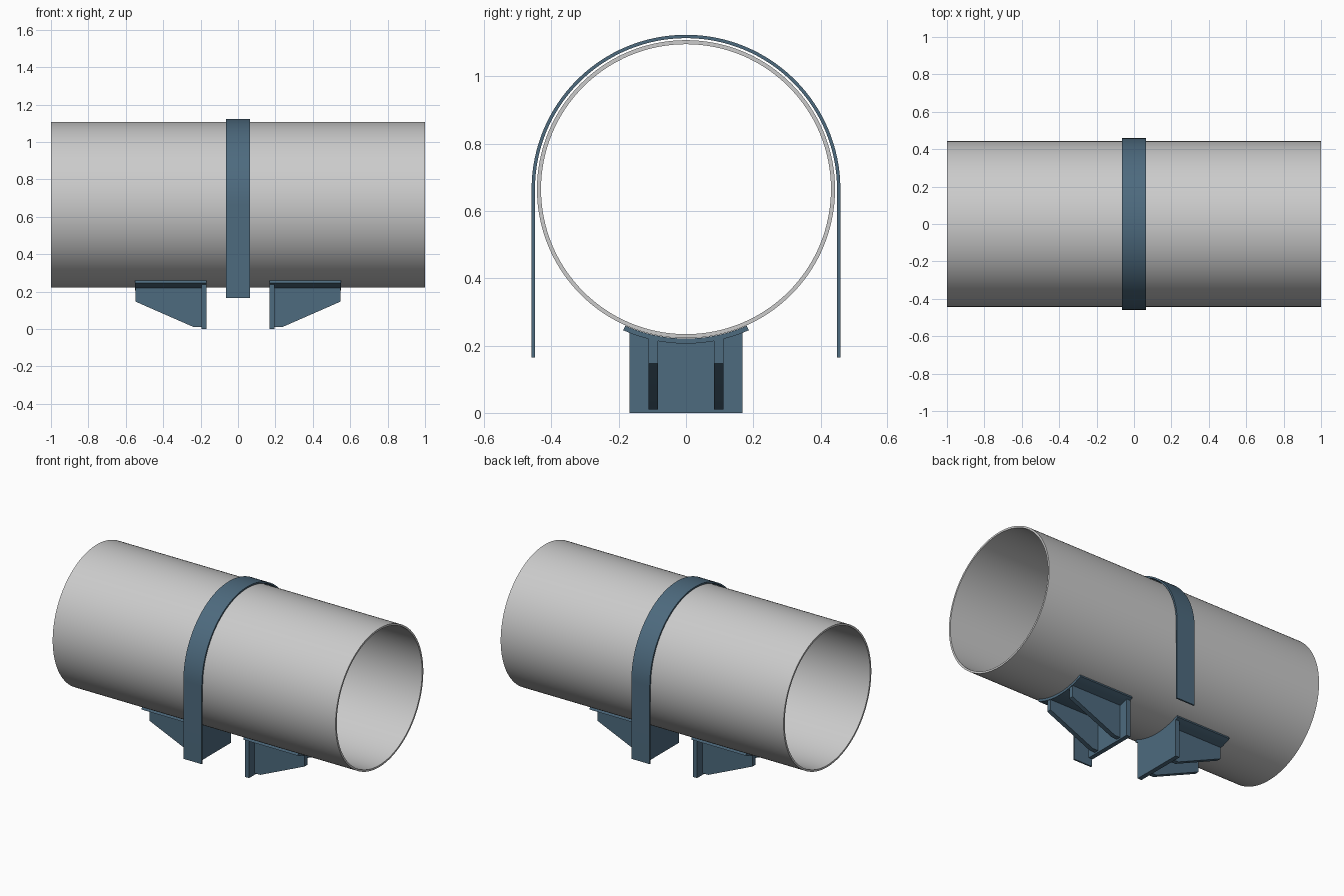
import bpy
import bmesh
from math import sin, cos, sqrt, radians

if "Cube" in bpy.data.objects:
    bpy.data.objects.remove(bpy.data.objects["Cube"])

CZ = 0.665        # height of the pipe axis
R = 0.443         # pipe outer radius

steel = bpy.data.materials.new("blue_steel")
steel.diffuse_color = (0.075, 0.145, 0.21, 1)
steel.use_nodes = True
steel.node_tree.nodes["Principled BSDF"].inputs["Base Color"].default_value = steel.diffuse_color


def arc(r, a0, a1, n):
    """Points (y, z) around the pipe axis; 0 degrees is straight up."""
    angles = [radians(a0 + (a1 - a0) * i / n) for i in range(n + 1)]
    return [(r * sin(a), CZ + r * cos(a)) for a in angles]


def finish(name, bm, mat=None, mirror=None):
    bmesh.ops.recalc_face_normals(bm, faces=bm.faces)
    me = bpy.data.meshes.new(name)
    bm.to_mesh(me)
    bm.free()
    ob = bpy.data.objects.new(name, me)
    bpy.context.collection.objects.link(ob)
    if mat:
        me.materials.append(mat)
    if mirror:
        mod = ob.modifiers.new("mirror", "MIRROR")
        mod.use_axis = mirror
        mod.use_mirror_merge = False
    bpy.ops.object.select_all(action="DESELECT")
    ob.select_set(True)
    bpy.context.view_layer.objects.active = ob
    bpy.ops.object.shade_smooth_by_angle(angle=radians(30))
    return ob


def band(name, inner, outer, x0, x1, closed=False, mat=None, mirror=None):
    """Solid between two matching (y, z) lines, extruded from x0 to x1."""
    bm = bmesh.new()
    rings = [[bm.verts.new((x, y, z)) for x, (y, z) in
              ((x0, i), (x1, i), (x1, o), (x0, o))]
             for i, o in zip(inner, outer)]
    pairs = list(zip(rings, rings[1:]))
    if closed:
        pairs.append((rings[-1], rings[0]))
    else:
        bm.faces.new(rings[0])
        bm.faces.new(rings[-1])
    for a, b in pairs:
        for k in range(4):
            j = (k + 1) % 4
            bm.faces.new((a[k], a[j], b[j], b[k]))
    return finish(name, bm, mat, mirror)


# Hollow pipe
band("pipe", arc(R - 0.012, 0, 360, 128)[:-1], arc(R, 0, 360, 128)[:-1],
     -1, 1, closed=True)


# Strap over the pipe with straight legs
def strap_line(r):
    return [(-r, 0.165)] + arc(r, -90, 90, 64) + [(r, 0.165)]


band("strap", strap_line(0.449), strap_line(0.459), -0.065, 0.065, mat=steel)

# Curved saddle plates under the pipe
band("saddle", arc(R + 0.001, 156, 204, 24), arc(0.459, 156, 204, 24),
     0.168, 0.552, mat=steel, mirror=(True, False, False))

# Upright end plates, cut to the saddle curve
ys = [-0.168 + 0.336 * i / 24 for i in range(25)]
band("end_plate", [(y, 0) for y in ys],
     [(y, CZ - sqrt(0.458 ** 2 - y * y)) for y in ys],
     0.168, 0.196, mat=steel, mirror=(True, False, False))

# Tapered ribs, two per bracket
profile = [(0.196, 0.01), (0.236, 0.01), (0.549, 0.147), (0.549, 0.224), (0.196, 0.224)]
bm = bmesh.new()
face = bm.faces.new([bm.verts.new((x, 0.083, z)) for x, z in profile])
ext = bmesh.ops.extrude_face_region(bm, geom=[face], use_keep_orig=True)
bmesh.ops.translate(bm, vec=(0, 0.029, 0),
                    verts=[v for v in ext["geom"] if isinstance(v, bmesh.types.BMVert)])
finish("rib", bm, steel, (True, True, False))
